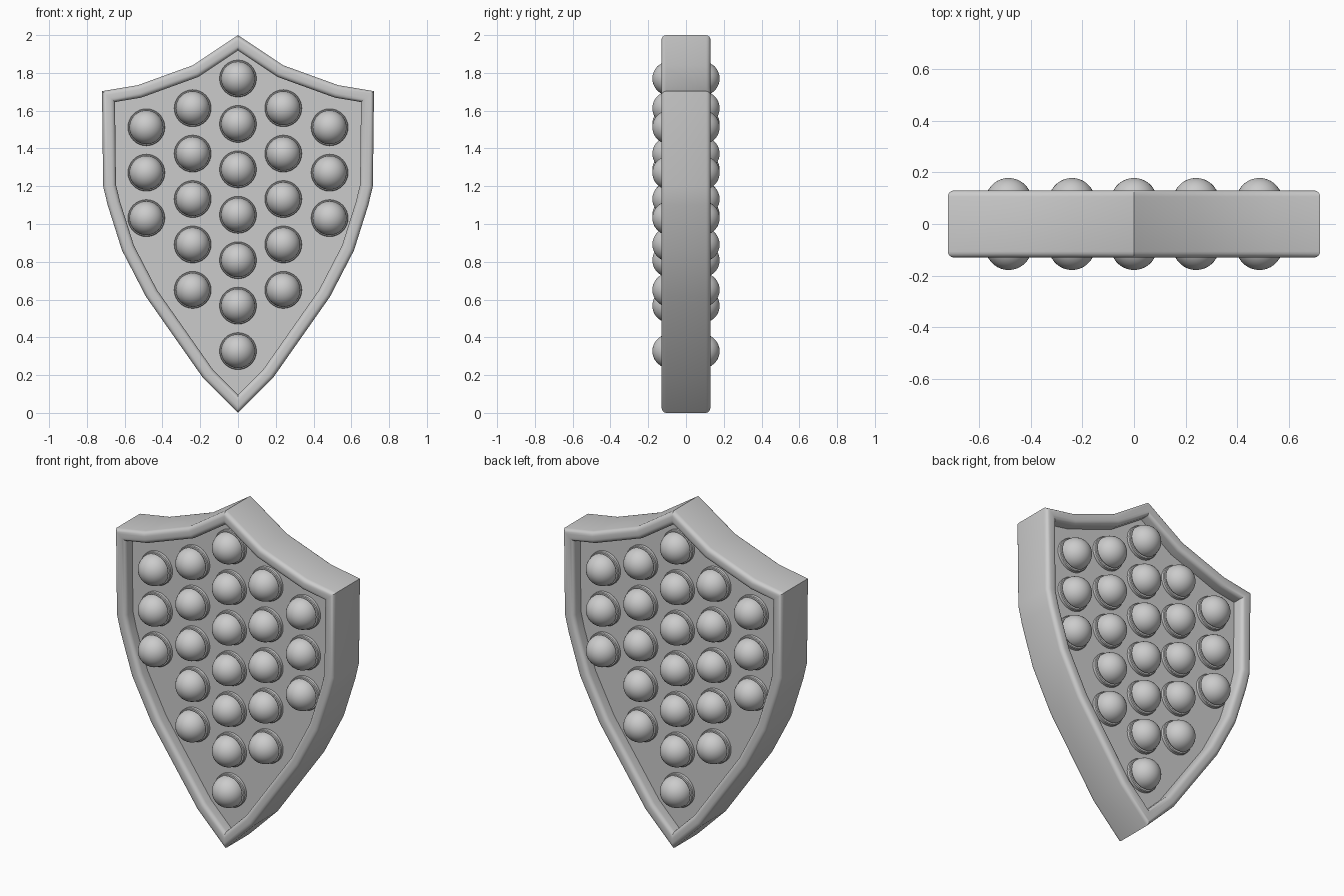
import bpy, bmesh, math
from mathutils import Vector

cube = bpy.data.objects.get("Cube")
if cube:
    bpy.data.objects.remove(cube, do_unlink=True)

grey = bpy.data.materials.new("light grey")
grey.use_nodes = True
grey.diffuse_color = (0.6, 0.6, 0.6, 1)
grey.node_tree.nodes["Principled BSDF"].inputs["Base Color"].default_value = (0.6, 0.6, 0.6, 1)

# Half outline from the top point down the left edge, then mirrored
HALF = [(0, 2), (0.24, 1.84), (0.53, 1.735), (0.72, 1.703), (0.714, 1.2),
        (0.69, 1.1), (0.614, 0.86), (0.487, 0.615), (0.185, 0.185), (0, 0)]
OUTLINE = [Vector(p) for p in HALF] + [Vector((-x, z)) for x, z in HALF[-2:0:-1]]
HALF_DEPTH, PANEL_Y, RIM, ROUND = 0.13, 0.06, 0.068, 0.024


def inset(points, d):
    """Move every edge of the clockwise outline inward by d, with mitred corners."""
    result = []
    for i, p in enumerate(points):
        a = (p - points[i - 1]).normalized()
        b = (points[(i + 1) % len(points)] - p).normalized()
        na, nb = Vector((a.y, -a.x)), Vector((b.y, -b.x))
        result.append(p + (na + nb) * d / (1 + na.dot(nb)))
    return result


def finish(bm, name, angle):
    bmesh.ops.recalc_face_normals(bm, faces=bm.faces)
    mesh = bpy.data.meshes.new(name)
    bm.to_mesh(mesh)
    bm.free()
    mesh.materials.append(grey)
    obj = bpy.data.objects.new(name, mesh)
    bpy.context.collection.objects.link(obj)
    bpy.ops.object.select_all(action='DESELECT')
    obj.select_set(True)
    bpy.context.view_layer.objects.active = obj
    bpy.ops.object.shade_smooth_by_angle(angle=math.radians(angle))
    return obj


# Shield body: rounded raised rim around a sunken panel, same on both faces
arc = [math.radians(a) for a in (0, 22.5, 45, 67.5, 90)]
outer = [(ROUND * (1 - math.cos(a)), HALF_DEPTH - ROUND * (1 - math.sin(a))) for a in arc]
inner = [(RIM - d, y) for d, y in reversed(outer)]
section = outer + inner + [(RIM, PANEL_Y)]
section = [(d, -y) for d, y in reversed(section)] + section

bm = bmesh.new()
loops = [[bm.verts.new((p.x, y, p.y)) for p in inset(OUTLINE, d)] for d, y in section]
for l0, l1 in zip(loops, loops[1:]):
    for i in range(len(l0)):
        bm.faces.new((l0[i - 1], l0[i], l1[i], l1[i - 1]))
bm.faces.new(loops[0])
bm.faces.new(loops[-1])
finish(bm, "shield_body", 32)

# Studs: a short collar with a dome, in five columns (x, top z, count)
COLUMNS = [(0, 1.77, 7), (0.24, 1.613, 5), (-0.24, 1.613, 5), (0.485, 1.512, 3), (-0.485, 1.512, 3)]
STUD = [(0.098, 0.05), (0.098, 0.076), (0.094, 0.08), (0.084, 0.08)]
STUD += [(0.09 * math.cos(a), 0.088 + 0.09 * math.sin(a))
         for a in (math.radians(t) for t in range(0, 90, 10))]
SIDES = 32


def add_stud(bm, x, z, side):
    rings = [[bm.verts.new((x + r * math.cos(math.tau * i / SIDES), side * y,
                            z + r * math.sin(math.tau * i / SIDES)))
              for i in range(SIDES)] for r, y in STUD]
    for r0, r1 in zip(rings, rings[1:]):
        for i in range(SIDES):
            bm.faces.new((r0[i - 1], r0[i], r1[i], r1[i - 1]))
    tip = bm.verts.new((x, side * 0.178, z))
    for i in range(SIDES):
        bm.faces.new((rings[-1][i - 1], rings[-1][i], tip))
    bm.faces.new(rings[0])


for name, side in (("front_studs", -1), ("back_studs", 1)):
    bm = bmesh.new()
    for x, top, count in COLUMNS:
        for k in range(count):
            add_stud(bm, x, top - 0.2405 * k, side)
    finish(bm, name, 35)
